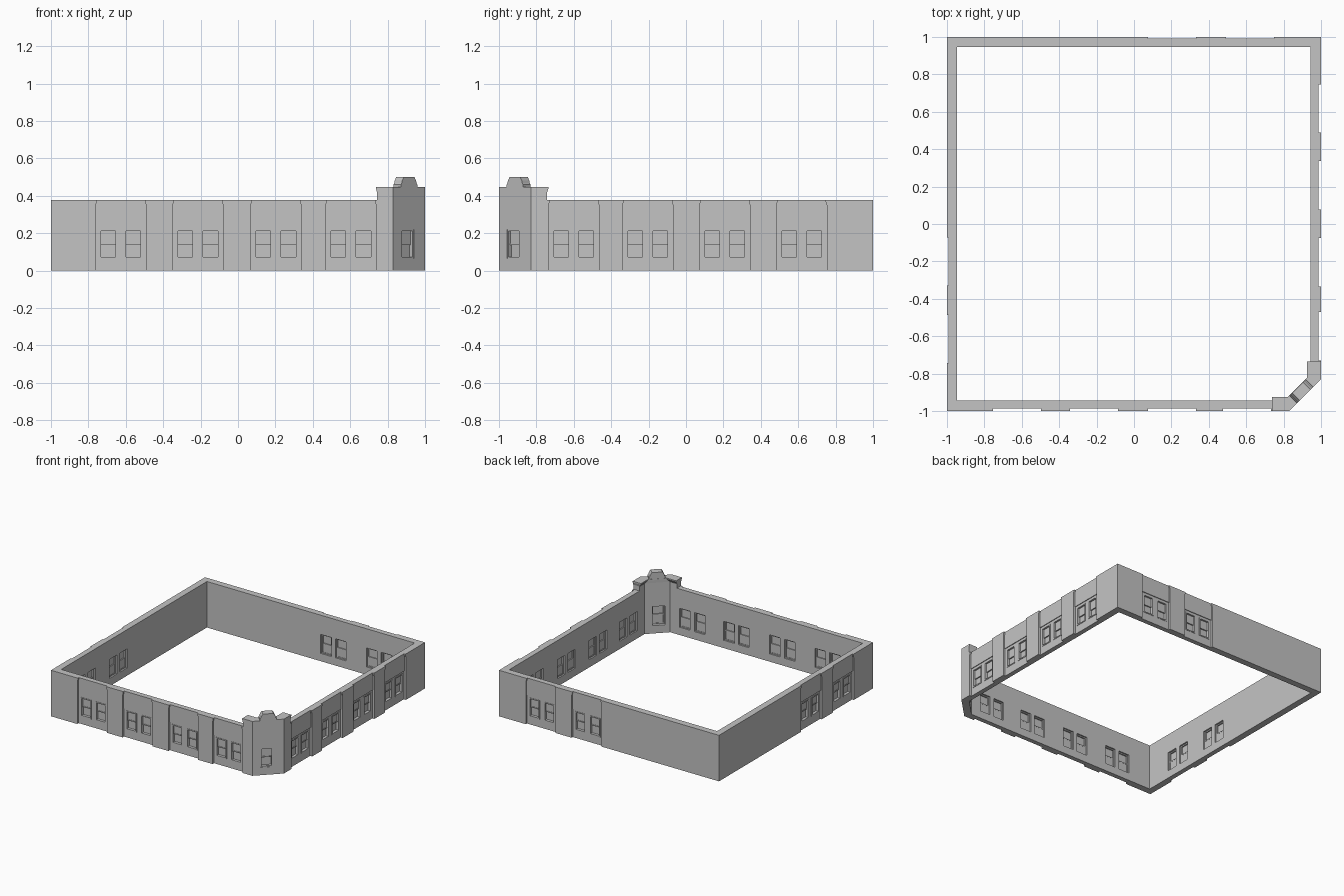
import bpy, bmesh
from math import radians
from mathutils import Matrix, Vector

cube = bpy.data.objects.get("Cube")
if cube:
    bpy.data.objects.remove(cube, do_unlink=True)

stone = bpy.data.materials.new("grey stone")
stone.use_nodes = True
GREY = (0.55, 0.55, 0.55, 1)
stone.diffuse_color = GREY
stone.node_tree.nodes["Principled BSDF"].inputs["Base Color"].default_value = GREY


def finish(name, bm):
    bmesh.ops.recalc_face_normals(bm, faces=bm.faces)
    mesh = bpy.data.meshes.new(name)
    bm.to_mesh(mesh)
    bm.free()
    mesh.materials.append(stone)
    ob = bpy.data.objects.new(name, mesh)
    bpy.context.collection.objects.link(ob)
    return ob


def box(bm, frame, u, d, z):
    """Box in a wall frame: u along, d inward, z up, each a (low, high) pair."""
    size = [b - a for a, b in (u, d, z)]
    mid = [(a + b) / 2 for a, b in (u, d, z)]
    bmesh.ops.create_cube(bm, size=1, matrix=frame @ Matrix.Translation(mid) @ Matrix.Diagonal((*size, 1)))


def prism(bm, frame, outline, d0, d1):
    """Outline in the wall plane pushed through the wall depth."""
    a, b = [[bm.verts.new(frame @ Vector((u, d, z))) for u, z in outline] for d in (d0, d1)]
    bm.faces.new(a)
    bm.faces.new(b[::-1])
    for i in range(len(a)):
        j = (i + 1) % len(a)
        bm.faces.new((a[i], b[i], b[j], a[j]))


def wall_frame(x, y, angle):
    return Matrix.Translation((x, y, 0)) @ Matrix.Rotation(radians(angle), 4, "Z")


def subtract(target, bm):
    cutter = finish("cutter", bm)
    cutter.hide_render = True
    mod = target.modifiers.new("cut", "BOOLEAN")
    mod.operation, mod.solver, mod.object = "DIFFERENCE", "EXACT", cutter
    bpy.context.view_layer.objects.active = target
    bpy.ops.object.modifier_apply(modifier=mod.name)
    bpy.data.objects.remove(cutter, do_unlink=True)


# Wall ring with one clipped corner
TOP = 0.378
outer = [(-1, -1), (0.83, -1), (1, -0.83), (1, 1), (-1, 1)]
inner = [(-0.946, -0.944), (0.805, -0.944), (0.943, -0.806), (0.943, 0.947), (-0.946, 0.947)]
bm = bmesh.new()
rings = [[bm.verts.new((x, y, z)) for x, y in pts]
         for pts, z in ((outer, 0), (outer, TOP), (inner, TOP), (inner, 0))]
for k in range(4):
    a, b = rings[k], rings[(k + 1) % 4]
    for i in range(5):
        j = (i + 1) % 5
        bm.faces.new((a[i], a[j], b[j], b[i]))
walls = finish("walls", bm)

# Wall frames with the centres of their window bays and the recess depth
sides = {
    "front": (wall_frame(0, -1, 0), (-0.626, -0.214, 0.203, 0.604), 0.013),
    "right": (wall_frame(1, 0, 90), (-0.6, -0.205, 0.207, 0.618), 0.013),
    "back": (wall_frame(0, 1, 180), (-0.62, -0.204), 0.009),
    "left": (wall_frame(-1, 0, 270), (0.2, 0.615), 0.009),
}
corner = wall_frame(0.915, -0.915, 45)
HALF = 0.135
SILL, HEAD = 0.064, 0.22
WIN = 0.048

# Recessed bays, deeper below the lintel, then window openings
bays, panels, openings = bmesh.new(), bmesh.new(), bmesh.new()
windows = [("corner", corner, -0.012, 0.006)]
for side, (frame, centres, depth) in sides.items():
    for c in centres:
        h = HALF
        prism(bays, frame, [(c - h, -0.1), (c + h, -0.1), (c + h, 0.35), (c + h - 0.006, 0.366),
                            (c + h - 0.008, 0.5), (c - h + 0.008, 0.5), (c - h + 0.006, 0.366),
                            (c - h, 0.35)], -0.1, depth)
        box(panels, frame, (c - h, c + h), (-0.1, depth + 0.006), (-0.1, 0.235))
        windows += [(side, frame, c + s * 0.067, depth + 0.006) for s in (-1, 1)]
for _, frame, c, _ in windows:
    box(openings, frame, (c - WIN, c + WIN), (-0.1, 0.1), (SILL, HEAD))
for cutter in (bays, panels, openings):
    subtract(walls, cutter)

# Sash windows
for number, (side, frame, c, d) in enumerate(windows):
    bm = bmesh.new()
    lo, hi, t = c - WIN, c + WIN, 0.009
    mid = (SILL + HEAD) / 2
    for u in ((lo, lo + t), (hi - t, hi)):
        box(bm, frame, u, (d - 0.003, d + 0.026), (SILL, HEAD))
    for z in ((SILL, SILL + t), (HEAD - t, HEAD)):
        box(bm, frame, (lo + t, hi - t), (d - 0.003, d + 0.026), z)
    box(bm, frame, (lo + t, hi - t), (d + 0.012, d + 0.016), (mid, HEAD - t))
    box(bm, frame, (lo + t, hi - t), (d + 0.019, d + 0.023), (SILL + t, mid))
    box(bm, frame, (lo + t, hi - t), (d + 0.009, d + 0.024), (mid - 0.004, mid + 0.004))
    finish(f"{side}_window_{number}", bm)

# Raised corner parapet, flaring into a cap
core = [(0.744, -1), (0.83, -1), (1, -0.83), (1, -0.744),
        (0.943, -0.744), (0.943, -0.806), (0.805, -0.944), (0.744, -0.944)]
cap = [(0.738, -1), (0.83, -1), (1, -0.83), (1, -0.736),
       (0.925, -0.736), (0.925, -0.822), (0.822, -0.926), (0.738, -0.926)]
bm = bmesh.new()
layers = [[bm.verts.new((x, y, z)) for x, y in pts]
          for pts, z in ((core, TOP), (core, 0.415), (cap, 0.437), (cap, 0.447))]
bm.faces.new(layers[0])
bm.faces.new(layers[-1])
for a, b in zip(layers, layers[1:]):
    for i in range(len(a)):
        j = (i + 1) % len(a)
        bm.faces.new((a[i], a[j], b[j], b[i]))
finish("corner_parapet", bm)

# Stepped crest over the corner
half = [(0.062, 0.44), (0.062, 0.46), (0.056, 0.468), (0.052, 0.482), (0.04, 0.5)]
bm = bmesh.new()
prism(bm, corner, half + [(-u, z) for u, z in reversed(half)], 0, 0.057)
finish("corner_crest", bm)
